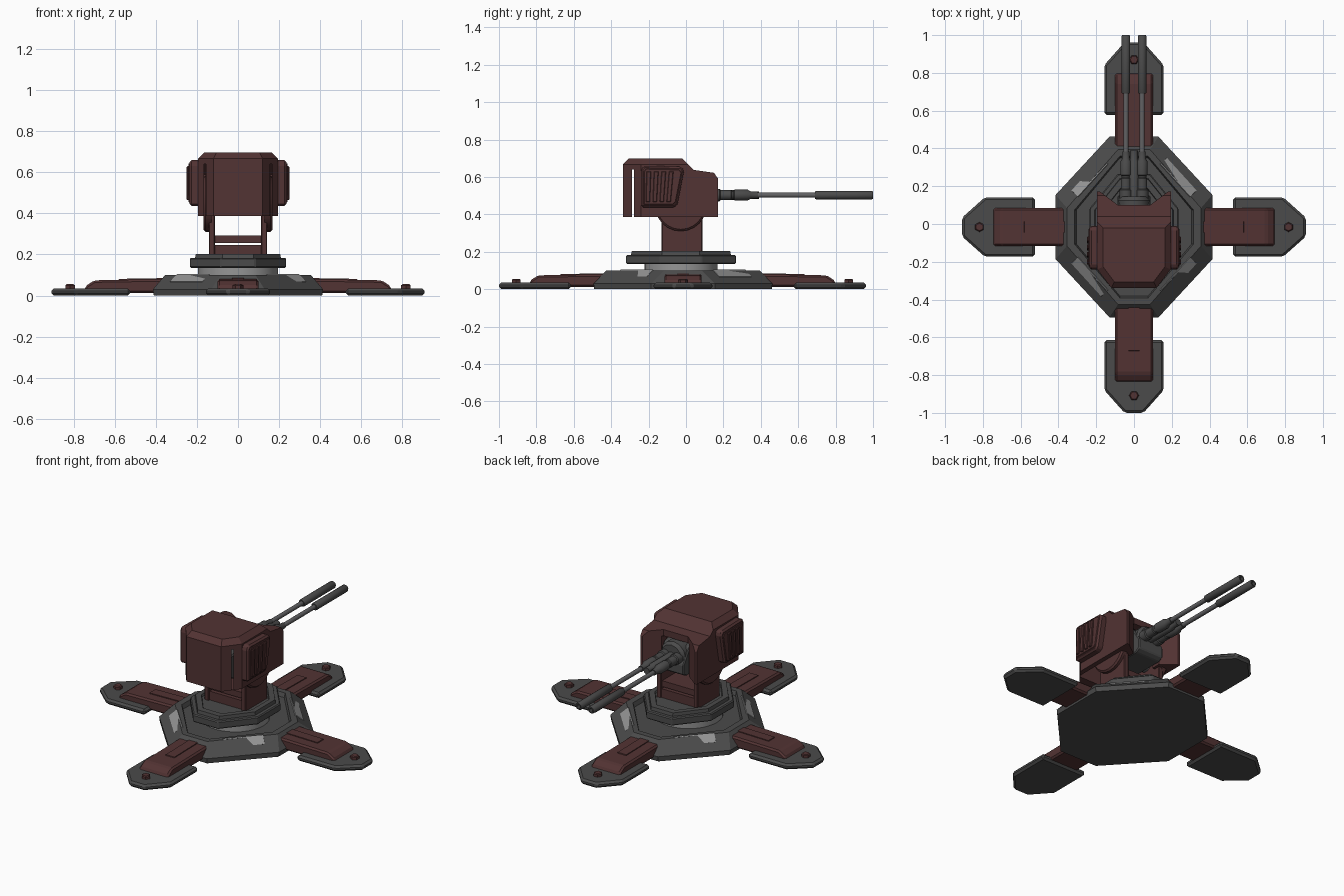
import bpy, bmesh
from math import pi, cos, sin
from mathutils import Matrix, Vector

if "Cube" in bpy.data.objects:
    bpy.data.objects.remove(bpy.data.objects["Cube"])

CY = -0.016  # y of the base centre


def material(name, rgb):
    m = bpy.data.materials.new(name)
    m.diffuse_color = (*rgb, 1)
    m.use_nodes = True
    m.node_tree.nodes["Principled BSDF"].inputs["Base Color"].default_value = m.diffuse_color
    return m


RED = material("dark_red", (0.085, 0.033, 0.033))
DARK = material("dark_grey", (0.07, 0.07, 0.07))
STEEL = material("steel_grey", (0.12, 0.12, 0.125))
LIGHT = material("light_grey", (0.3, 0.3, 0.3))


def loft(name, rings, mat, bevel=0):
    """Skin a list of equal-length point rings and cap both ends."""
    bm = bmesh.new()
    rows = [[bm.verts.new(p) for p in r] for r in rings]
    n = len(rows[0])
    for a, b in zip(rows, rows[1:]):
        for i in range(n):
            j = (i + 1) % n
            bm.faces.new((a[i], a[j], b[j], b[i]))
    bm.faces.new(rows[0])
    bm.faces.new(rows[-1])
    bmesh.ops.recalc_face_normals(bm, faces=bm.faces)
    me = bpy.data.meshes.new(name)
    bm.to_mesh(me)
    bm.free()
    ob = bpy.data.objects.new(name, me)
    bpy.context.collection.objects.link(ob)
    if mat:
        me.materials.append(mat)
    if bevel:
        mod = ob.modifiers.new("bevel", 'BEVEL')
        mod.width, mod.segments, mod.limit_method = bevel, 1, 'ANGLE'
    return ob


def place(axis, u, v, w):
    return {'x': (w, u, v), 'y': (u, w, v), 'z': (u, v, w)}[axis]


def prism(name, pts, axis, lo, hi, mat, bevel=0):
    return loft(name, [[place(axis, u, v, w) for u, v in pts] for w in (lo, hi)], mat, bevel)


def box(name, x0, x1, y0, y1, z0, z1, mat, bevel=0):
    return prism(name, [(x0, y0), (x1, y0), (x1, y1), (x0, y1)], 'z', z0, z1, mat, bevel)


def turned(name, axis, centre, stations, mat, sides=16):
    """Round part: stations are (position along axis, radius)."""
    rings = [[place(axis, centre[0] + r * cos(2 * pi * i / sides),
                    centre[1] + r * sin(2 * pi * i / sides), w) for i in range(sides)]
             for w, r in stations]
    ob = loft(name, rings, mat)
    bpy.context.view_layer.objects.active = ob
    ob.select_set(True)
    bpy.ops.object.shade_smooth_by_angle(angle=0.6)
    ob.select_set(False)
    return ob


def octagon(hx, hy, a, b, z, cy=CY):
    q = [(a, hy), (hx, b), (hx, -b), (a, -hy), (-a, -hy), (-hx, -b), (-hx, b), (-a, hy)]
    return [(x, y + cy, z) for x, y in q]


def boolean(ob, cutter, op):
    mod = ob.modifiers.new("cut", 'BOOLEAN')
    mod.operation, mod.object, mod.solver = op, cutter, 'EXACT'
    bpy.context.view_layer.objects.active = ob
    bpy.ops.object.modifier_apply(modifier=mod.name)
    bpy.data.objects.remove(cutter)


# Base with sloped sides and recessed deck
loft("base", [octagon(.41, .475, .13, .17, 0), octagon(.415, .478, .13, .17, .03),
              octagon(.355, .41, .085, .10, .1), octagon(.315, .375, .075, .09, .1),
              octagon(.305, .365, .075, .09, .075)], DARK)

# Light panels on the four diagonal slopes
for sx in (1, -1):
    for sy in (1, -1):
        along = Vector((.28 * sx, -.308 * sy, 0)).normalized()
        inn = Vector((-.08 * sx, -.074 * sy, .085)).normalized()
        out = along.cross(inn)
        out *= 1 if out.z > 0 else -1
        c = Vector((.231 * sx, CY + .26 * sy, .078))
        rings = [[c + along * i * (.125 - .008 * t) + inn * j * .03 + out * h
                  for i, j in ((-1, -1), (1, -1), (1, 1), (-1, 1))]
                 for t, h in ((0, -.01), (1, .010))]
        loft("light_panel", rings, LIGHT)

# Four legs, each with an arm, foot pad and bolt
for k, tip in enumerate((.978, .91, .984, .91)):
    s = .345 if k % 2 else .39
    parts = [
        prism("foot_pad", [(-.157, tip - .385), (.157, tip - .385), (.157, tip - .12),
                           (.05, tip), (-.05, tip), (-.157, tip - .12)], 'z', 0, .035, DARK, .012),
        prism("leg_arm", [(s, .012), (s, .08), (tip - .21, .074), (tip - .165, .045),
                          (tip - .165, .012)], 'x', -.1, .1, RED, .01),
        prism("leg_ridge", [(s, .05), (s, .085), (tip - .33, .081), (tip - .32, .05)],
              'x', -.03, .03, RED),
        turned("foot_bolt", 'z', (0, tip - .092), [(.03, .026), (.05, .026), (.055, .02)], RED, 6)]
    for p in parts:
        p.matrix_world = Matrix.Translation((0, CY, 0)) @ Matrix.Rotation(-k * pi / 2, 4, 'Z')

# Turntable
turned("turntable_hub", 'z', (0, -.027), [(.07, .195), (.138, .195)], LIGHT, 32)
loft("turntable_plate", [octagon(.235, .293, .085, .11, .135, -.027),
                         octagon(.235, .293, .085, .11, .183, -.027)], DARK, .006)
loft("turntable_rim", [octagon(.21, .268, .075, .10, .18, -.027),
                       octagon(.205, .263, .075, .10, .203, -.027),
                       octagon(.175, .225, .065, .085, .203, -.027),
                       octagon(.17, .22, .065, .085, .19, -.027)], DARK)

# Yoke: two arms with pivot discs, joined by cross plates
for s in (-1, 1):
    box("yoke_arm", s * .112, s * .142, -.13, .087, .18, .5, RED, .004)
    turned("pivot_disc", 'x', (-.028, .448), [(s * .13, .138), (s * .158, .138), (s * .167, .128)], RED, 24)
box("yoke_lower_plate", -.115, .115, -.12, .08, .185, .245, RED)
box("yoke_upper_plate", -.115, .115, -.115, .075, .256, .293, RED)


# Armoured hood: plan shape trimmed by side profile, then hollowed
def plan(d, z):
    q = [(-.195 + d, .2), (-.195 + d, -.24 + d * .4), (-.12 + d * .5, -.338 + d),
         (.12 - d * .5, -.338 + d), (.195 - d, -.24 + d * .4), (.195 - d, .2)]
    return [(x, y, z) for x, y in q]


hood = loft("armour_hood", [plan(0, .387), plan(0, .667), plan(.032, .698)], RED)
boolean(hood, prism("profile_cutter", [(-.4, .3), (-.4, .8), (-.122, .8), (-.02, .698), (.04, .638),
                                       (.15, .622), (.172, .59), (.172, .3)], 'x', -.3, .3, None), 'INTERSECT')
boolean(hood, prism("brow_cutter", [(-.205, .19), (-.085, .10), (.085, .10), (.205, .19)],
                    'z', .3, .8, None), 'DIFFERENCE')
boolean(hood, prism("cavity_cutter", [(-.29, .3), (-.29, .64), (-.05, .66), (.05, .59), (.05, .3)],
                    'x', -.165, .165, None), 'DIFFERENCE')
boolean(hood, box("slot_cutter", -.095, .095, .0, .25, .3, .59, None), 'DIFFERENCE')

# Side armour panels with slanted louvres
for s in (-1, 1):
    outline = [(-.24, .437), (-.24, .64), (-.225, .66), (-.025, .655), (-.01, .635), (-.045, .455), (-.06, .437)]
    prism("side_panel", outline, 'x', s * .185, s * .236, RED, .01)
    prism("side_panel_face", [(-.03 + (y + .125) * .88 - .095, .55 + (z - .55) * .86) for y, z in outline],
          'x', s * .23, s * .241, RED, .003)
    for i in range(4):
        y = -.215 + i * .037
        prism("louvre", [(y, .465), (y + .022, .465), (y + .028 + i * .003, .63), (y + .004 + i * .003, .63)],
              'x', s * .235, s * .25, RED, .003)

# Gun housing and mantlet
prism("gun_housing", [(-.2, .41), (-.2, .54), (.0, .58), (.09, .56), (.15, .47), (.15, .41), (.12, .392), (-.17, .392)],
      'x', -.088, .088, DARK, .006)
turned("trunnion", 'x', (-.028, .448), [(-.125, .045), (.125, .045)], STEEL)
turned("mantlet", 'y', (0, .503), [(.05, .085), (.125, .085), (.145, .07)], DARK, 12)
turned("sight_tube", 'y', (0, .503), [(.1, .026), (.33, .026), (.34, .02), (.39, .02)], DARK, 12)

# Twin barrels with sleeves and muzzle shrouds
for s in (-1, 1):
    c = (s * .043, .503)
    turned("barrel_sleeve", 'y', c, [(.1, .033), (.18, .033), (.185, .027), (.24, .027), (.245, .023), (.255, .023),
                                     (.26, .029), (.33, .029), (.345, .02), (.385, .018)], DARK)
    turned("barrel", 'y', c, [(.36, .0135), (.72, .0135)], STEEL)
    turned("muzzle_shroud", 'y', c, [(.69, .019), (.696, .023), (.994, .023), (1, .019),
                                     (1, .012), (.96, .012)], DARK)
